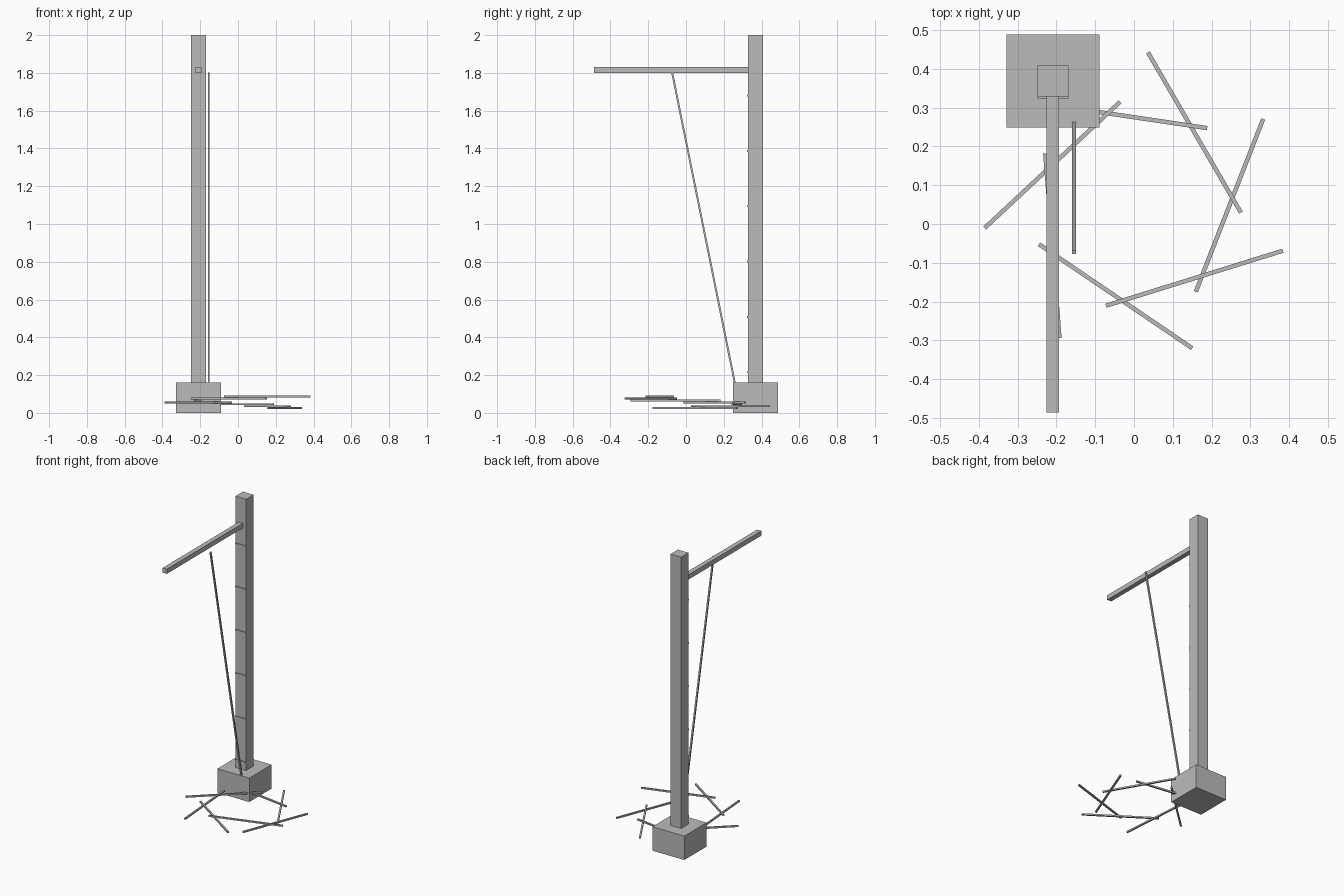
import bpy
from math import cos, sin, radians, tau
from mathutils import Vector, Matrix

cube = bpy.data.objects.get("Cube")
if cube:
    bpy.data.objects.remove(cube, do_unlink=True)

grey = bpy.data.materials.new("plain_grey")
grey.use_nodes = True
COLOUR = (0.5, 0.5, 0.5, 1)
grey.diffuse_color = COLOUR
grey.node_tree.nodes["Principled BSDF"].inputs["Base Color"].default_value = COLOUR


def box(name, centre, size, rotation=(0, 0, 0)):
    bpy.ops.mesh.primitive_cube_add(size=1, location=centre, rotation=rotation)
    ob = bpy.context.object
    ob.name = name
    ob.data.transform(Matrix.Diagonal((*size, 1)))
    ob.data.materials.append(grey)
    return ob


def bar(name, start, end, thickness):
    a, b = Vector(start), Vector(end)
    turn = (b - a).to_track_quat("Z", "Y").to_euler()
    return box(name, (a + b) / 2, (thickness, thickness, (b - a).length), turn)


PX, PY = -0.209, 0.368   # post axis

# Base block, post and arm
box("base_block", (PX, PY, 0.081), (0.239, 0.239, 0.162))
box("post", (PX, PY, 1.081), (0.08, 0.08, 1.838))
box("arm", (PX, -0.079, 1.815), (0.032, 0.814, 0.032))

# Slanted rope hanging beside the arm
bar("rope", (-0.155, 0.258, 0.16), (-0.155, -0.073, 1.8), 0.01)

# Thin rungs on the front of the post
for i in range(6):
    box(f"rung_{i + 1}", (PX, 0.327, 0.215 + 0.293 * i), (0.08, 0.008, 0.01))

# Ring of loose sticks, each a little higher than the last
for i in range(7):
    angle = tau * i / 7
    spot = (0.006 + 0.24 * cos(angle), 0.048 + 0.24 * sin(angle), 0.025 + 0.0103 * i)
    box(f"stick_{i + 1}", spot, (0.477, 0.011, 0.01), (0, 0, angle + radians(68.7)))
